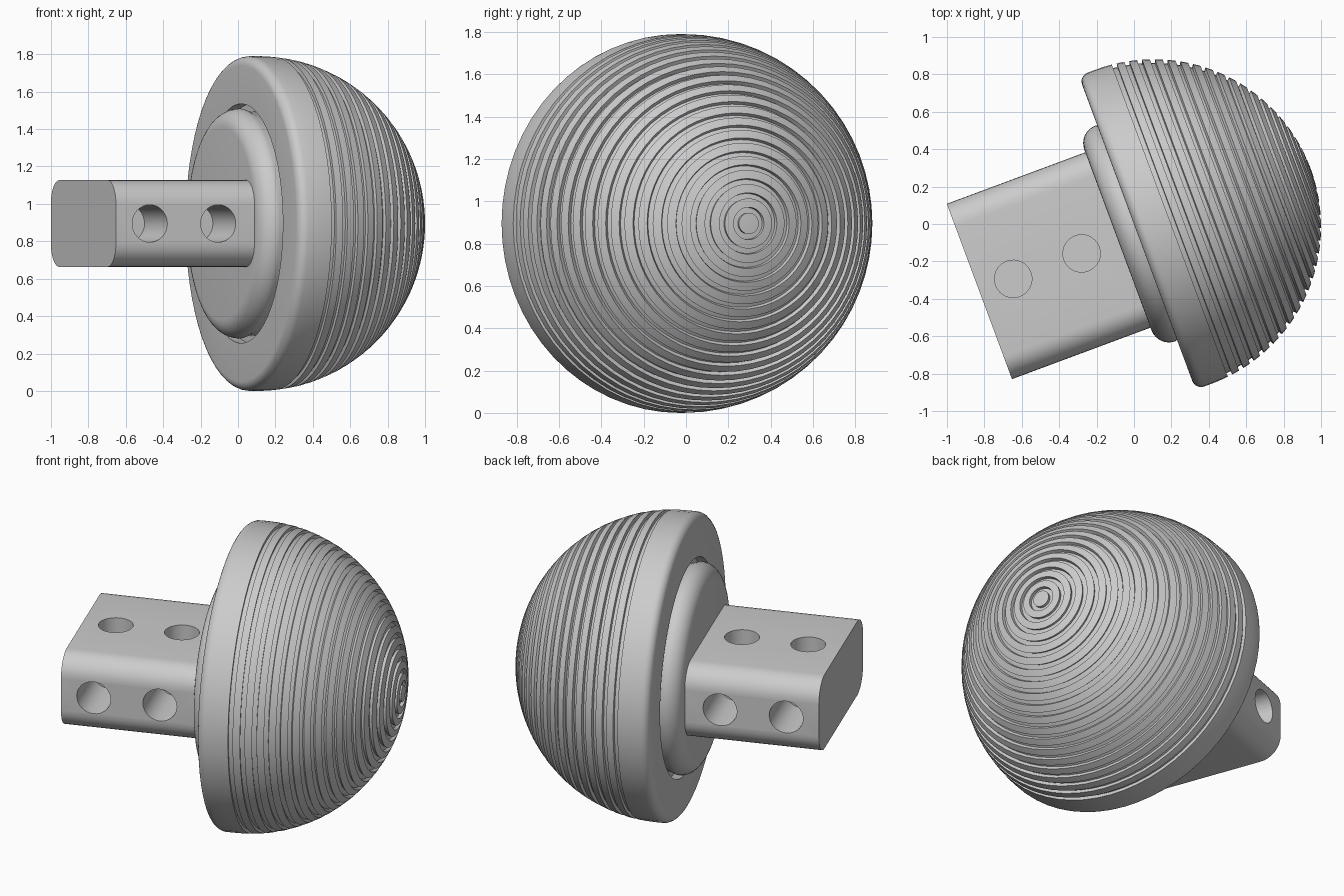
import bpy, bmesh
from math import radians, sin, cos, pi
from mathutils import Matrix, Vector

if "Cube" in bpy.data.objects:
    bpy.data.objects.remove(bpy.data.objects["Cube"])

# Local frame: X is the dome axis, turned about z
FRAME = Matrix.Translation((0.017, -0.047, 0.895)) @ Matrix.Rotation(radians(20.4), 4, 'Z')
SEG = 64


def finish(name, bm):
    bmesh.ops.recalc_face_normals(bm, faces=bm.faces)
    me = bpy.data.meshes.new(name)
    bm.to_mesh(me)
    bm.free()
    ob = bpy.data.objects.new(name, me)
    bpy.context.collection.objects.link(ob)
    ob.matrix_world = FRAME
    return ob


def smooth(ob, angle=30):
    bpy.ops.object.select_all(action='DESELECT')
    ob.select_set(True)
    bpy.context.view_layer.objects.active = ob
    bpy.ops.object.shade_smooth_by_angle(angle=radians(angle))


def arc(cx, cy, r, a0, a1, n):
    return [(cx + r * cos(radians(a0 + (a1 - a0) * i / n)),
             cy + r * sin(radians(a0 + (a1 - a0) * i / n))) for i in range(n + 1)]


def lathe(name, profile):
    """Revolve (x, radius) points about local X; both ends are closed on the axis."""
    bm = bmesh.new()
    rings = [[bm.verts.new((x, r * cos(2 * pi * k / SEG), r * sin(2 * pi * k / SEG)))
              for k in range(SEG)] for x, r in profile]
    for a, b in zip(rings, rings[1:]):
        for k in range(SEG):
            j = (k + 1) % SEG
            bm.faces.new((a[k], a[j], b[j], b[k]))
    bm.faces.new(rings[0])
    bm.faces.new(rings[-1])
    ob = finish(name, bm)
    smooth(ob)
    return ob


# Ribbed dome: square grooves cut round a hemisphere, short skirt, recess behind
R, CX, DEPTH = 0.895, 0.094, 0.02
dome = []
for k in range(19):
    g0 = 3.2 + 4.4 * k
    start = g0 - 2.7 if k else 1.0
    dome += arc(CX, 0, R, start, g0, 2)
    dome += arc(CX, 0, R - DEPTH, g0, g0 + 1.7, 1)
dome += arc(CX, 0, R, 84.1, 90, 2)
dome += arc(0.05, R - 0.05, 0.05, 90, 180, 6)
dome += [(0, 0.64), (0.06, 0.64)]
lathe("ribbed_dome", dome)

# Rounded disc between dome and block
disc = [(0.08, 0.6), (0.03, 0.6)] + arc(-0.01, 0.515, 0.1, 90, 180, 8)
lathe("collar_disc", disc)

# Mounting block: rounded rectangle section pulled along the axis
HW, HH, F = 0.5, 0.232, 0.13
section = []
for sy, sz, a in ((1, 1, 0), (-1, 1, 90), (-1, -1, 180), (1, -1, 270)):
    section += arc(sy * (HW - F), sz * (HH - F), F, a, a + 90, 8)
bm = bmesh.new()
face = bm.faces.new([bm.verts.new((-0.9, y, z)) for y, z in section])
res = bmesh.ops.extrude_face_region(bm, geom=[face])
bmesh.ops.translate(bm, vec=(0.83, 0, 0),
                    verts=[v for v in res["geom"] if isinstance(v, bmesh.types.BMVert)])
block = finish("mounting_block", bm)

# Blind holes in the top and both sides
bm = bmesh.new()
for u in (-0.707, -0.317):
    for direction, surface, depth in (((0, 0, 1), HH, 0.15), ((0, 1, 0), HW, 0.35), ((0, -1, 0), HW, 0.35)):
        d = Vector(direction)
        mat = (Matrix.Translation(Vector((u, 0, 0)) + d * (surface + (0.1 - depth) / 2))
               @ d.to_track_quat('Z', 'Y').to_matrix().to_4x4())
        if direction[2]:
            depth = 0.12
            mat = Matrix.Translation(Vector((u, 0, surface + (0.1 - depth) / 2)))
        bmesh.ops.create_cone(bm, cap_ends=True, segments=32, radius1=0.1, radius2=0.1,
                              depth=depth + 0.1, matrix=mat)
cutter = finish("hole_cutter", bm)
cutter.hide_render = True
mod = block.modifiers.new("holes", 'BOOLEAN')
mod.operation = 'DIFFERENCE'
mod.solver = 'EXACT'
mod.object = cutter
bpy.ops.object.select_all(action='DESELECT')
block.select_set(True)
bpy.context.view_layer.objects.active = block
bpy.ops.object.modifier_apply(modifier=mod.name)
bpy.data.objects.remove(cutter)
smooth(block)
